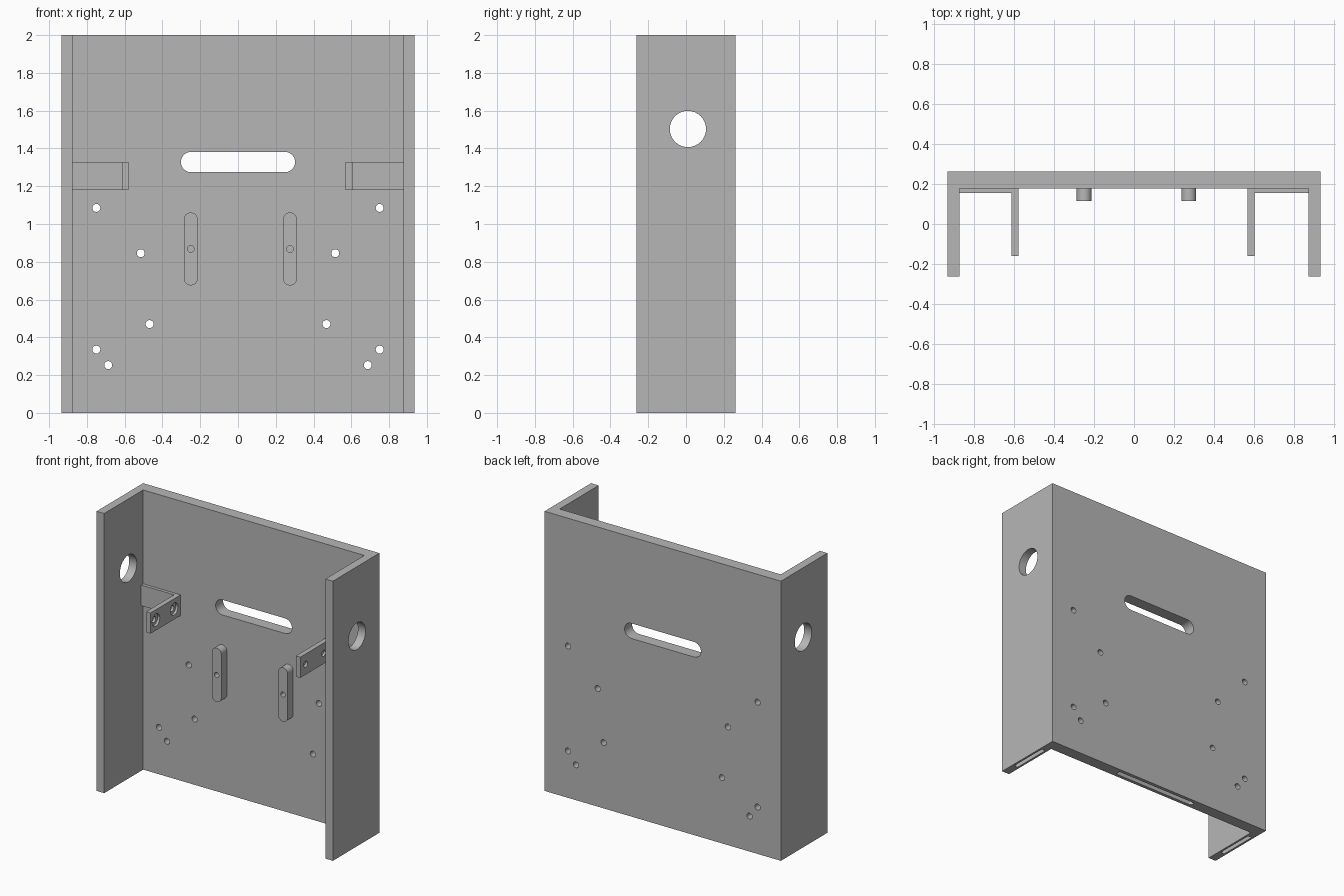
import bpy, bmesh, math
from mathutils import Matrix, Vector

old = bpy.data.objects.get("Cube")
if old:
    bpy.data.objects.remove(old, do_unlink=True)

X, Y, Z = Vector((1, 0, 0)), Vector((0, 1, 0)), Vector((0, 0, 1))

metal = bpy.data.materials.new("grey_metal")
metal.use_nodes = True
GREY = (0.47, 0.47, 0.47, 1)
metal.diffuse_color = GREY
metal.node_tree.nodes["Principled BSDF"].inputs["Base Color"].default_value = GREY


def add_prism(bm, points, matrix, depth):
    """Extrude a flat outline by depth, centred on the matrix origin."""
    verts = [bm.verts.new((x, y, -depth / 2)) for x, y in points]
    face = bm.faces.new(verts)
    ext = bmesh.ops.extrude_face_region(bm, geom=[face])
    top = [g for g in ext["geom"] if isinstance(g, bmesh.types.BMVert)]
    bmesh.ops.translate(bm, verts=top, vec=(0, 0, depth))
    bmesh.ops.transform(bm, matrix=matrix, verts=verts + top)


def add_slot(bm, centre, radius, normal, depth, long=Z, half=0):
    """Round-ended bar along 'long'; a plain cylinder when half is zero."""
    n = 16
    straight = max(half - radius, 0)
    pts = []
    for side, start in ((1, -90), (-1, 90)):
        for i in range(n + (straight > 0)):
            a = math.radians(start + 180 * i / n)
            pts.append((side * straight + radius * math.cos(a), radius * math.sin(a)))
    m = Matrix((long, normal.cross(long), normal)).transposed().to_4x4()
    add_prism(bm, pts, Matrix.Translation(centre) @ m, depth)


def finish(name, bm):
    bmesh.ops.recalc_face_normals(bm, faces=bm.faces)
    mesh = bpy.data.meshes.new(name)
    bm.to_mesh(mesh)
    bm.free()
    mesh.materials.append(metal)
    ob = bpy.data.objects.new(name, mesh)
    bpy.context.collection.objects.link(ob)
    return ob


def cut(ob, *cutters):
    """Subtract each cutter mesh, then smooth the round walls."""
    bpy.ops.object.select_all(action="DESELECT")
    bpy.context.view_layer.objects.active = ob
    ob.select_set(True)
    for bm in cutters:
        tool = finish("cutter", bm)
        tool.hide_render = True
        mod = ob.modifiers.new("cut", "BOOLEAN")
        mod.operation, mod.solver, mod.object = "DIFFERENCE", "EXACT", tool
        bpy.ops.object.modifier_apply(modifier=mod.name)
        bpy.data.objects.remove(tool, do_unlink=True)
    bpy.ops.object.shade_smooth_by_angle(angle=math.radians(30))


# Main dimensions
W, D, H = 0.935, 0.263, 2.0
INNER_X, INNER_Y = 0.875, 0.178

# U-shaped housing
bm = bmesh.new()
outline = [(-W, -D), (-INNER_X, -D), (-INNER_X, INNER_Y), (INNER_X, INNER_Y),
           (INNER_X, -D), (W, -D), (W, D), (-W, D)]
add_prism(bm, outline, Matrix.Translation((0, 0, H / 2)), H)
housing = finish("housing", bm)

# Handle slot, side holes, mounting holes and grooves underneath
holes = bmesh.new()
add_slot(holes, (0, D, 1.328), 0.054, Y, 0.4, X, 0.302)
add_slot(holes, (0, 0.22, 0), 0.018, Z, 0.12, X, 0.33)
for s in (-1, 1):
    add_slot(holes, (s * W, 0.01, 1.503), 0.096, X, 0.3)
    add_slot(holes, (s * 0.905, -0.01, 0), 0.015, Z, 0.12, Y, 0.146)
    for x, z in ((0.75, 1.085), (0.515, 0.845), (0.468, 0.47), (0.75, 0.335), (0.687, 0.253)):
        add_slot(holes, (s * x, D, z), 0.021, Y, 0.4)
cut(housing, holes)

# Upright pads with a blind hole in the middle
for side, x in (("right", -0.25), ("left", 0.275)):
    bm = bmesh.new()
    add_slot(bm, (x, 0.147, 0.868), 0.037, Y, 0.064, Z, 0.193)
    pad = finish(side + "_pad", bm)
    hole = bmesh.new()
    add_slot(hole, (x, 0.11, 0.868), 0.018, Y, 0.11)
    cut(pad, hole)

# Angle brackets with two counterbored holes in the forward leg
for side, s, x in (("right", -1, 0.579), ("left", 1, 0.57)):
    bm = bmesh.new()
    leg = x + 0.035
    pts = [(x, -0.16), (leg, -0.16), (leg, 0.155), (INNER_X, 0.155),
           (INNER_X, INNER_Y), (x, INNER_Y)]
    add_prism(bm, [(s * px, py) for px, py in pts], Matrix.Translation((0, 0, 1.255)), 0.148)
    bracket = finish(side + "_bracket", bm)
    bores, wells = bmesh.new(), bmesh.new()
    for y in (-0.1, 0.105):
        add_slot(bores, (s * x, y, 1.255), 0.021, X, 0.12)
        add_slot(wells, (s * x, y, 1.255), 0.043, X, 0.034)
    cut(bracket, bores, wells)
